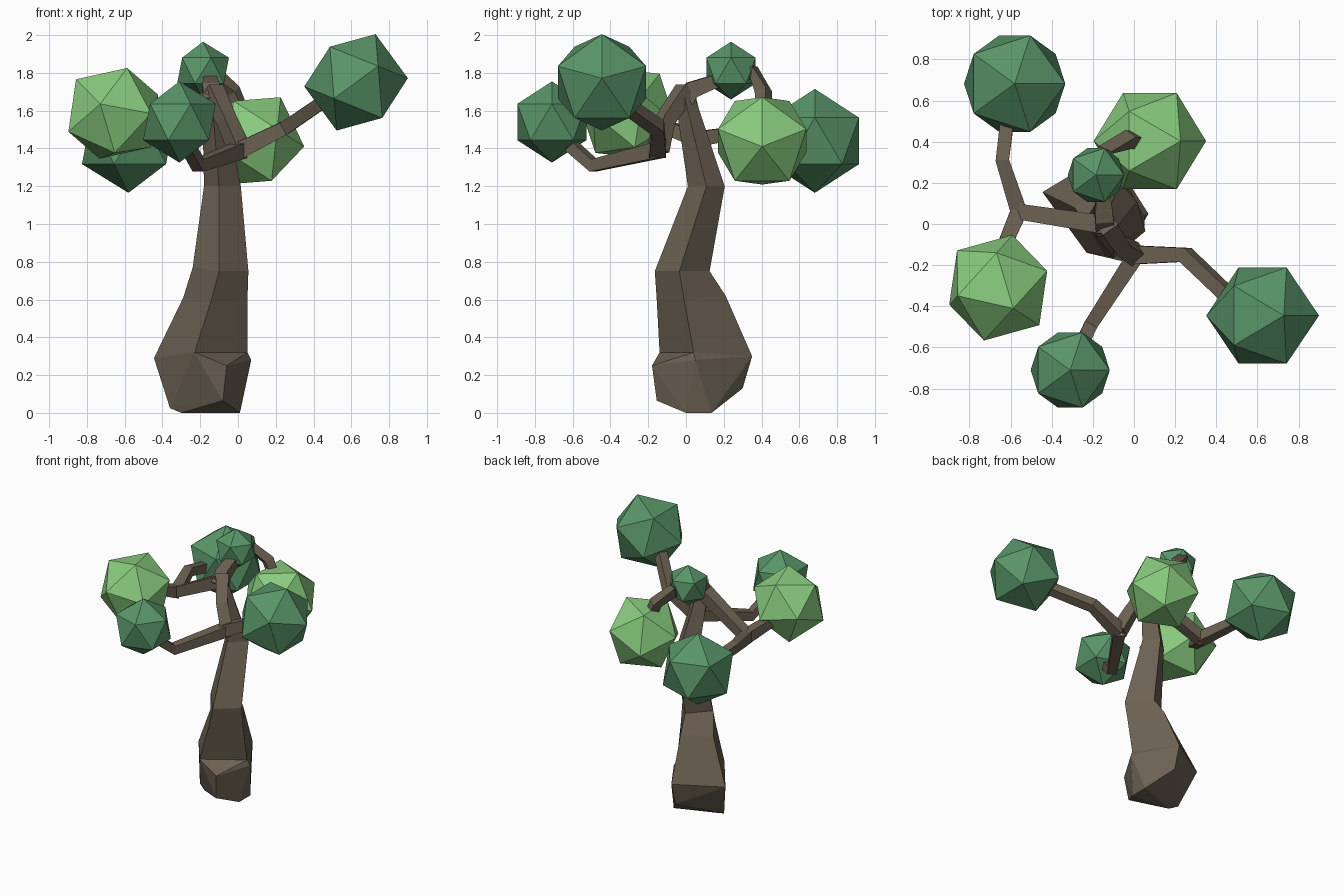
import bpy, bmesh
from math import sqrt, pi
from mathutils import Vector, Matrix

if "Cube" in bpy.data.objects:
    bpy.data.objects.remove(bpy.data.objects["Cube"])


def material(name, rgb):
    m = bpy.data.materials.new(name)
    m.diffuse_color = (*rgb, 1)
    m.use_nodes = True
    m.node_tree.nodes["Principled BSDF"].inputs["Base Color"].default_value = m.diffuse_color
    return m


BARK = material("bark", (0.15, 0.12, 0.085))
DARK = material("dark_leaf", (0.10, 0.30, 0.14))
LIGHT = material("light_leaf", (0.25, 0.60, 0.21))


def finish(bm, name, mat):
    bmesh.ops.recalc_face_normals(bm, faces=bm.faces)
    me = bpy.data.meshes.new(name)
    bm.to_mesh(me)
    bm.free()
    me.materials.append(mat)
    ob = bpy.data.objects.new(name, me)
    bpy.context.collection.objects.link(ob)
    return ob


def hull(name, points, mat):
    bm = bmesh.new()
    for p in points:
        bm.verts.new(p)
    res = bmesh.ops.convex_hull(bm, input=bm.verts)
    loose = {v for v in res["geom_interior"] if isinstance(v, bmesh.types.BMVert)}
    bmesh.ops.delete(bm, geom=list(loose), context='VERTS')
    return finish(bm, name, mat)


def loft(name, rings, mat):
    bm = bmesh.new()
    vs = [[bm.verts.new(p) for p in ring] for ring in rings]
    n = len(vs[0])
    for lo, hi in zip(vs, vs[1:]):
        for i in range(n):
            j = (i + 1) % n
            bm.faces.new((lo[i], lo[j], hi[j], hi[i]))
    bm.faces.new(vs[0])
    bm.faces.new(vs[-1])
    return finish(bm, name, mat)


def branch(name, path, radii):
    """Square tube along a path."""
    pts = [Vector(p) for p in path]
    rings = []
    side = None
    for i, p in enumerate(pts):
        t = (pts[min(i + 1, len(pts) - 1)] - pts[max(i - 1, 0)]).normalized()
        if side is None:
            side = t.cross(Vector((0, 0, 1)))
        side = (side - t * side.dot(t)).normalized()
        up = side.cross(t)
        r = radii[i]
        rings.append([p + side * a * r + up * b * r
                      for a, b in ((1, 1), (-1, 1), (-1, -1), (1, -1))])
    return loft(name, rings, BARK)


def leaf_ball(name, centre, r, pole, ref, mat):
    """Icosahedron with one corner along pole, the next one towards ref."""
    a = Vector(pole).normalized()
    b = Vector(ref)
    b = (b - a * b.dot(a)).normalized()
    b = a / sqrt(5) + b * 2 / sqrt(5)
    half = [a] + [Matrix.Rotation(k * 2 * pi / 5, 3, a) @ b for k in range(5)]
    c = Vector(centre)
    return hull(name, [c + v * r * s for v in half for s in (1, -1)], mat)


# trunk: corner order front, right, back, left
bulb = [(-.23, -.14, .32), (.05, .04, .32), (-.12, .35, .30), (-.445, .155, .29)]
loft("trunk", [
    bulb,
    [(-.14, -.155, .60), (.05, -.01, .60), (-.10, .21, .62), (-.29, .08, .61)],
    [(-.10, -.165, .75), (.055, -.035, .75), (-.08, .125, .75), (-.24, .01, .77)],
    [(-.10, .01, 1.2), (.015, .108, 1.2), (-.07, .205, 1.2), (-.18, .11, 1.2)],
    [(-.14, -.06, 1.68), (-.08, -.01, 1.68), (-.13, .045, 1.68), (-.19, 0, 1.68)],
], BARK)

# root swelling
hull("root", bulb + [
    (.07, .05, .28), (-.06, -.18, .25), (-.08, -.155, .065), (.01, 0, 0),
    (.01, .135, 0), (-.12, .30, .13), (-.36, .05, .025), (-.30, .02, 0)], BARK)

# branches
top = (-.135, -.005, 1.67)
fork_left = (-.56, .06, 1.45)
fork_right = (.01, -.15, 1.39)
branch("left_branch", [top, fork_left], [.045, .038])
branch("left_back_branch", [fork_left, (-.64, .31, 1.49), (-.61, .55, 1.45)], [.04, .033, .033])
branch("left_front_branch", [fork_left, (-.65, -.15, 1.53)], [.04, .033])
branch("right_branch", [(-.135, .0, 1.71), (-.06, -.11, 1.55), fork_right], [.045, .04, .045])
branch("right_side_branch", [fork_right, (.25, -.15, 1.51), (.47, -.36, 1.66)], [.045, .036, .034])
branch("right_front_branch", [fork_right, (-.21, -.49, 1.31), (-.29, -.66, 1.46)], [.042, .033, .032])
branch("top_branch", [(-.14, -.02, 1.64), (-.145, .03, 1.71), (-.15, .14, 1.75), (-.14, .36, 1.80),
                      (-.03, .41, 1.70), (.03, .41, 1.56)], [.048, .045, .036, .034, .034, .03])

# foliage
leaf_ball("foliage_right", (.625, -.445, 1.75), .275, (1, 0, .08), (.4, 0, .92), DARK)
leaf_ball("foliage_left", (-.66, -.31, 1.586), .27, (.073, -.1, .239), (-.2, -.04, .184), LIGHT)
leaf_ball("foliage_back_left", (-.58, .682, 1.44), .275, (0, 0, 1), (1, 0, .5), DARK)
leaf_ball("foliage_back_right", (.077, .403, 1.44), .275, (.275, 0, -.03), (.13, 0, .22), LIGHT)
leaf_ball("foliage_front", (-.31, -.71, 1.54), .215, (0, 0, 1), (1, 0, .5), DARK)
leaf_ball("foliage_top", (-.185, .238, 1.812), .153, (0, 0, 1), (1, 0, .5), DARK)
